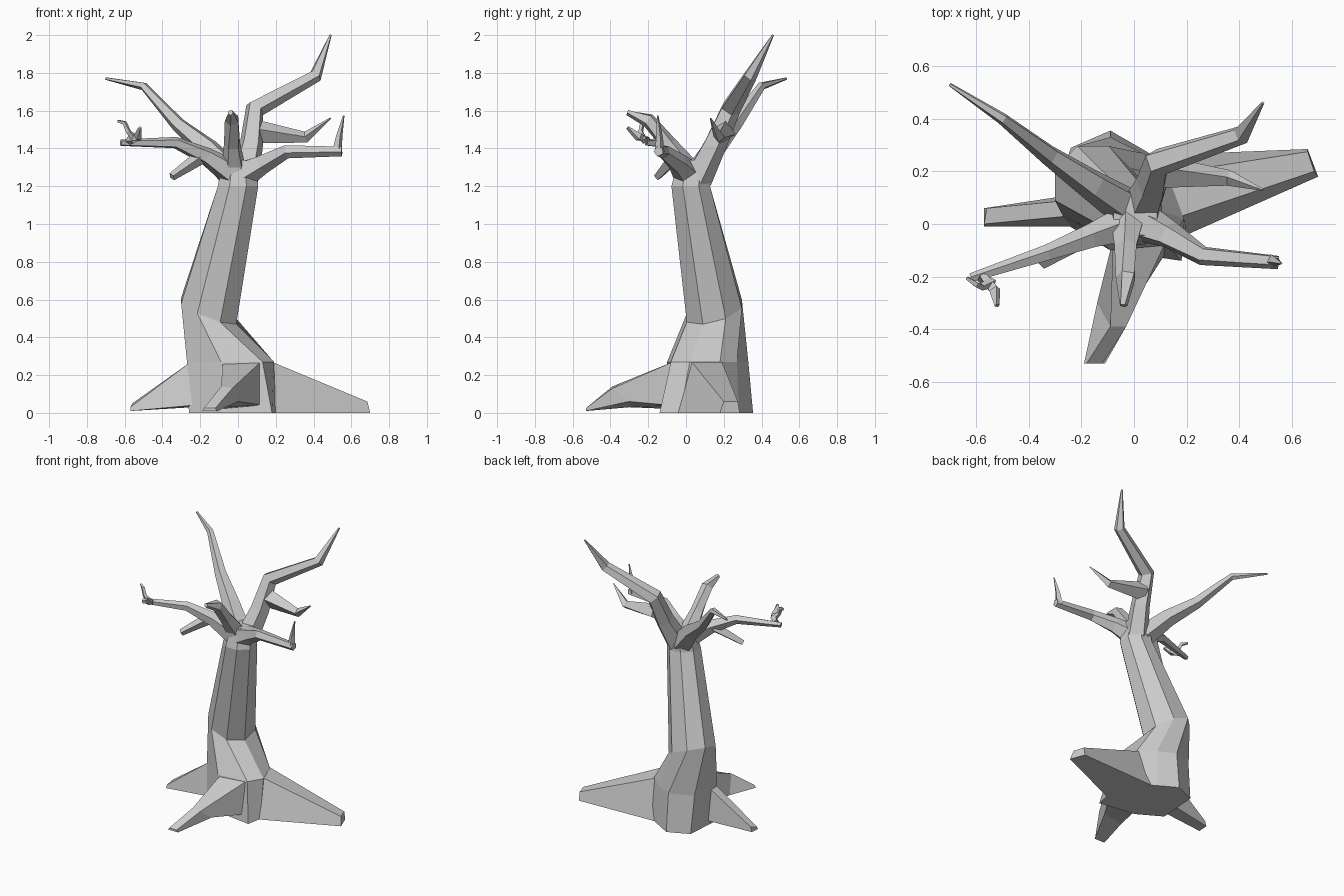
import bpy, bmesh, math
from mathutils import Vector


def loft(name, rings):
    """Skin a list of equal-length point rings, capping both ends."""
    bm = bmesh.new()
    vs = [[bm.verts.new(p) for p in r] for r in rings]
    n = len(vs[0])
    for a, b in zip(vs, vs[1:]):
        for i in range(n):
            j = (i + 1) % n
            bm.faces.new((a[i], a[j], b[j], b[i]))
    bm.faces.new(vs[0][::-1])
    bm.faces.new(vs[-1])
    bmesh.ops.recalc_face_normals(bm, faces=bm.faces)
    me = bpy.data.meshes.new(name)
    bm.to_mesh(me)
    bm.free()
    ob = bpy.data.objects.new(name, me)
    bpy.context.collection.objects.link(ob)


def branch(name, path, n=5):
    """Tapered faceted tube through (x, y, z, radius) points."""
    pts = [Vector(p[:3]) for p in path]
    rings = []
    for i, p in enumerate(pts):
        t = Vector()
        if i > 0:
            t += (p - pts[i - 1]).normalized()
        if i < len(pts) - 1:
            t += (pts[i + 1] - p).normalized()
        t.normalize()
        u = t.cross(Vector((0.3, -1, 0.2))).normalized()
        v = t.cross(u)
        r = path[i][3]
        rings.append([p + r * (u * math.cos(k * math.tau / n) + v * math.sin(k * math.tau / n))
                      for k in range(n)])
    loft(name, rings)


def oval(cx, cy, z, rx, ry, tx=0, ty=0):
    """Eight-sided oval ring, tilted by slopes tx and ty."""
    ring = []
    for k in range(8):
        a = math.radians(-112.5 + 45 * k)
        dx, dy = rx * math.cos(a) / 0.95, ry * math.sin(a) / 0.95
        ring.append((cx + dx, cy + dy, z + tx * dx + ty * dy))
    return ring


# Trunk: flared foot, bend, leaning shaft, crown
foot = [(-.09, -.1), (.18, -.14), (.2, -.03), (.14, .22), (.04, .28), (-.09, .355), (-.24, .29), (-.26, .0)]
flare = [(-.09, -.1), (.13, -.08), (.19, .02), (.13, .18), (.03, .27), (-.09, .33), (-.25, .26), (-.27, .03)]
loft("trunk", [
    [(x, y, 0) for x, y in foot],
    [(x, y, .27) for x, y in flare],
    oval(-.155, .15, .54, .15, .15, -.38, .25),
    oval(0, .025, 1.2, .11, .105),
    oval(.005, .04, 1.34, .085, .085),
])

# Roots: each a few four-point cross-sections from trunk to tip
loft("root_right", [
    [(.18, -.05, 0), (.18, .03, .27), (.12, .19, .27), (.05, .26, 0)],
    [(.70, .18, 0), (.685, .2, .06), (.66, .275, .06), (.66, .285, 0)],
])
loft("root_front", [
    [(-.08, -.06, .02), (-.08, -.07, .27), (.12, -.07, .27), (.14, -.08, .04)],
    [(-.14, -.3, .03), (-.09, -.39, .14), (-.03, -.39, .13), (0, -.3, .06)],
    [(-.19, -.53, .01), (-.18, -.53, .025), (-.12, -.53, .025), (-.11, -.53, .01)],
])
loft("root_left", [
    [(-.24, -.01, .04), (-.25, .03, .27), (-.25, .09, .26), (-.24, .11, .03)],
    [(-.57, -.01, .01), (-.57, .0, .03), (-.56, .06, .05), (-.57, .06, .015)],
])

# Main branches
branch("branch_tall", [(.03, .06, 1.24, .08), (.07, .15, 1.42, .065), (.09, .235, 1.61, .055),
                       (.41, .34, 1.785, .037), (.49, .46, 2.0, .006)])
branch("branch_back_left", [(-.02, .06, 1.25, .08), (-.16, .15, 1.4, .06), (-.32, .26, 1.53, .04),
                            (-.5, .4, 1.73, .023), (-.7, .53, 1.77, .007)])
branch("branch_front_left", [(0, .01, 1.25, .08), (-.17, -.05, 1.36, .048), (-.33, -.11, 1.43, .032),
                             (-.62, -.205, 1.43, .018)])
branch("branch_front_right", [(.0, .02, 1.25, .085), (.13, -.04, 1.32, .055), (.26, -.12, 1.385, .038),
                              (.55, -.145, 1.385, .027)])
branch("branch_front_stub", [(-.02, .02, 1.27, .07), (-.03, -.09, 1.42, .045), (-.03, -.2, 1.55, .04),
                             (-.04, -.31, 1.59, .015)])

# Twigs growing off the branches
branch("twig_tall_side", [(.09, .2, 1.49, .065), (.36, .175, 1.46, .03), (.49, .13, 1.56, .004)], 4)
branch("twig_hanging", [(-.19, -.05, 1.36, .04), (-.35, -.15, 1.25, .022)], 4)
branch("twig_right_tip", [(.525, -.14, 1.38, .027), (.535, -.14, 1.46, .018), (.56, -.15, 1.575, .004)], 4)
branch("twig_left_fork", [(-.58, -.2, 1.44, .022), (-.53, -.25, 1.46, .024), (-.52, -.31, 1.51, .01)], 4)
branch("twig_left_curl", [(-.54, -.22, 1.44, .022), (-.58, -.24, 1.49, .014), (-.6, -.23, 1.535, .013),
                          (-.635, -.205, 1.545, .008)], 4)
